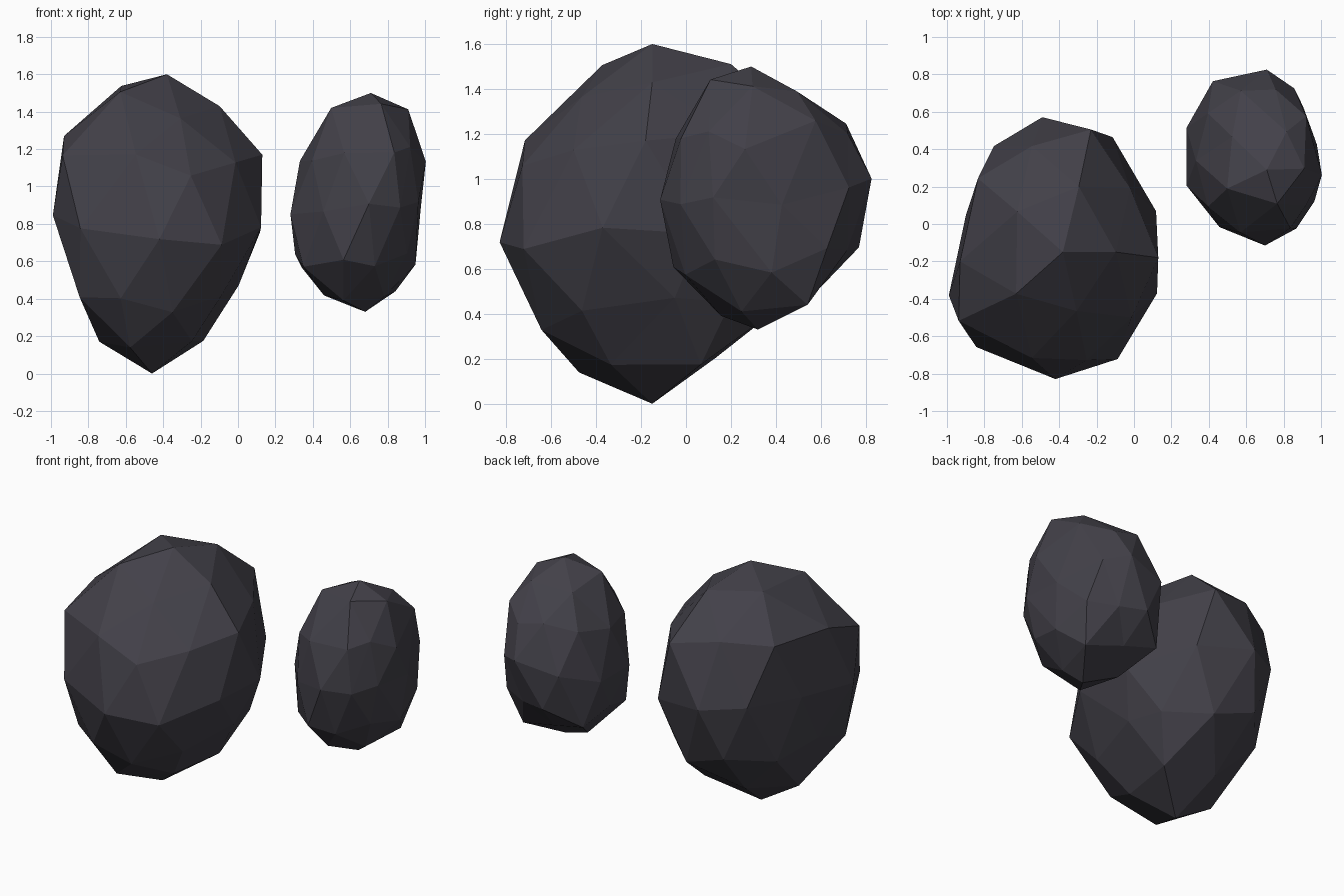
import bpy, bmesh, math
from mathutils import Vector

if "Cube" in bpy.data.objects:
    bpy.data.objects.remove(bpy.data.objects["Cube"])

stone = bpy.data.materials.new("dark_stone")
stone.diffuse_color = (0.055, 0.052, 0.066, 1)
stone.use_nodes = True
stone.node_tree.nodes["Principled BSDF"].inputs["Base Color"].default_value = stone.diffuse_color


def ring_key(v):
    # top to bottom, then counter-clockwise around z
    a = math.degrees(math.atan2(v.co.y, v.co.x)) if v.co.xy.length > 1e-3 else 0
    return (-round(v.co.z, 2), round(a) % 360)


def boulder(name, centre, size, lean, tilt, radii, nudges):
    """Low-poly ball, scaled, leaned and roughened ring by ring."""
    bm = bmesh.new()
    bmesh.ops.create_icosphere(bm, subdivisions=2, radius=1)
    verts = sorted(bm.verts, key=ring_key)
    flat = [(ri, i, r) for ri, ring in enumerate(radii) for i, r in enumerate(ring)]
    for v, (ri, i, r) in zip(verts, flat):
        d = v.co * r
        x, y = d.x * size[0], d.y * size[1]
        p = Vector((x + lean[0] * d.z, y + lean[1] * d.z,
                    d.z * size[2] + tilt[0] * x + tilt[1] * y))
        v.co = Vector(centre) + p + Vector(nudges.get((ri, i), (0, 0, 0)))
    bmesh.ops.recalc_face_normals(bm, faces=bm.faces)
    me = bpy.data.meshes.new(name)
    bm.to_mesh(me)
    bm.free()
    me.materials.append(stone)
    ob = bpy.data.objects.new(name, me)
    bpy.context.collection.objects.link(ob)


# large boulder
boulder("large_boulder", (-.42, -.15, .8), (.56, .70, .8), (.04, 0), (-.13, .12),
        [[1],
         [.98, 1, 1, 1.03, .9],
         [.98, 1, 1.12, 1, 1],
         [1.06, 1.1, 1.07, 1, .97],
         [1.01, 1.05, 1.03, 1, .9, 1.07, .95, .97, 1.01, 1.02],
         [.95, 1, .9, .85, .85],
         [.93, 1, .97, 1, .87],
         [1, .95, .98, .93, .85],
         [1]],
        {(2, 2): (0, -.05, -.07), (3, 0): (0, -.03, .06), (3, 3): (-.13, 0, 0),
         (4, 1): (-.04, .02, 0), (4, 2): (-.07, 0, 0), (4, 6): (-.11, .03, 0),
         (4, 9): (0, 0, .08), (5, 3): (-.06, 0, -.05), (6, 0): (0, .1, .12),
         (6, 3): (-.02, 0, .02), (6, 4): (-.04, 0, -.03), (7, 0): (.03, 0, .06),
         (7, 1): (0, -.05, 0), (7, 3): (-.04, 0, 0)})

# small boulder
boulder("small_boulder", (.65, .36, .915), (.37, .475, .585), (.03, -.04), (.05, .1),
        [[1],
         [1, 1, .95, 1, 1],
         [1, .97, 1, 1, 1],
         [1, .93, 1, 1, 1],
         [.93, .95, .98, 1.05, 1.05, 1.05, .98, 1, 1, .95],
         [1, .97, 1, 1, 1],
         [1, .88, 1, 1, 1],
         [1, .85, 1, 1, 1],
         [1]],
        {(0, 0): (.03, -.03, 0), (1, 0): (.04, -.03, -.01), (1, 1): (.08, -.07, -.05),
         (1, 2): (0, 0, -.02), (1, 3): (-.02, .01, .03), (1, 4): (.03, .02, .05),
         (2, 2): (-.02, 0, -.07), (3, 0): (.01, -.08, -.06), (3, 4): (.07, .04, .04),
         (4, 0): (0, -.07, -.06), (4, 2): (.06, 0, .04), (4, 4): (0, 0, -.06),
         (4, 5): (0, 0, -.03), (4, 6): (.02, 0, 0), (4, 7): (.05, 0, .04),
         (4, 9): (-.02, -.1, 0), (5, 3): (.03, -.03, 0), (6, 0): (0, 0, -.04),
         (6, 2): (-.04, 0, -.05), (6, 3): (-.03, 0, 0), (7, 0): (.06, 0, 0),
         (7, 2): (.03, 0, .01), (8, 0): (.06, -.08, 0)})
